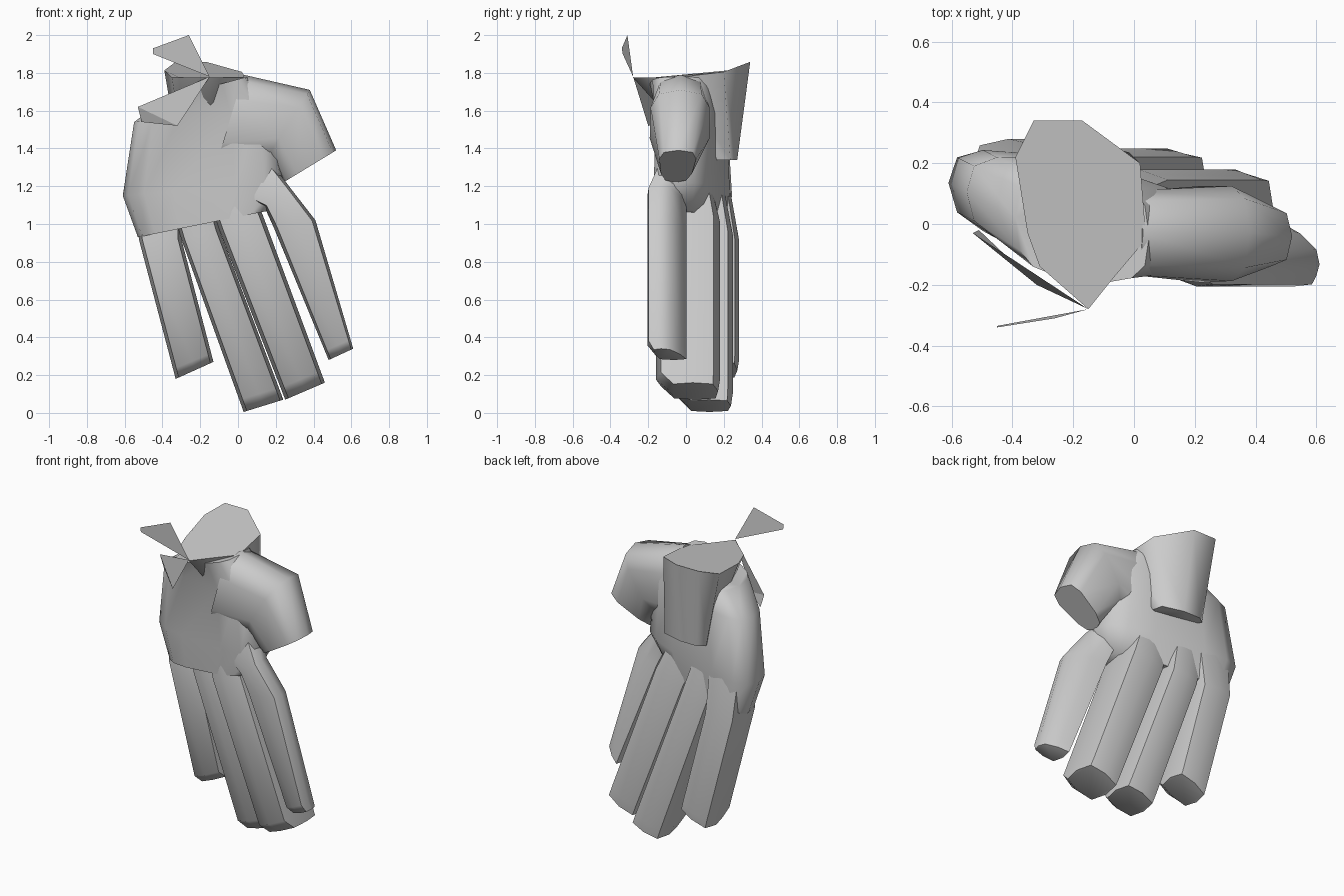
import bpy, bmesh, math
from mathutils import Vector

if "Cube" in bpy.data.objects:
    bpy.data.objects.remove(bpy.data.objects["Cube"])

skin = bpy.data.materials.new("light_grey")
skin.diffuse_color = (0.6, 0.6, 0.6, 1)
skin.use_nodes = True
skin.node_tree.nodes["Principled BSDF"].inputs["Base Color"].default_value = skin.diffuse_color


def finish(name, bm, smooth=True):
    bmesh.ops.recalc_face_normals(bm, faces=bm.faces[:])
    me = bpy.data.meshes.new(name)
    bm.to_mesh(me)
    bm.free()
    me.materials.append(skin)
    ob = bpy.data.objects.new(name, me)
    bpy.context.collection.objects.link(ob)
    bpy.ops.object.select_all(action='DESELECT')
    ob.select_set(True)
    bpy.context.view_layer.objects.active = ob
    if smooth:
        bpy.ops.object.shade_smooth_by_angle(angle=math.radians(62))
    return ob


def ring(l, r, yl, yr, n=10, p=0.65):
    """Rounded-box section from left edge l to right edge r (x, z);
    yl / yr give (front, back) depth at each side."""
    pts = []
    for i in range(n):
        a = 2 * math.pi * i / n
        c, s = math.cos(a), math.sin(a)
        u = math.copysign(abs(c) ** p, c) if abs(c) > 1e-6 else 0
        v = math.copysign(abs(s) ** p, s) if abs(s) > 1e-6 else 0
        t = (1 + u) / 2
        f = yl[0] + (yr[0] - yl[0]) * t
        b = yl[1] + (yr[1] - yl[1]) * t
        pts.append(Vector((l[0] + (r[0] - l[0]) * t,
                           (f + b) / 2 + v * (b - f) / 2,
                           l[1] + (r[1] - l[1]) * t)))
    return pts


def loft(name, rings):
    bm = bmesh.new()
    vs = [[bm.verts.new(p) for p in r] for r in rings]
    n = len(vs[0])
    for a, b in zip(vs, vs[1:]):
        for i in range(n):
            j = (i + 1) % n
            bm.faces.new((a[i], a[j], b[j], b[i]))
    bm.faces.new(vs[0])
    bm.faces.new(vs[-1])
    return finish(name, bm)


def finger(name, sections, yl, yr, root):
    """Straight finger: thin root hidden in the palm, blunted tip."""
    mix = lambda a, b: (a[0] + (b[0] - a[0]) * 0.07, a[1] + (b[1] - a[1]) * 0.07)
    (pl, pr), (l, r) = sections[-2:]
    tip = [(y[0] + 0.22 * (y[1] - y[0]), y[1] - 0.03 * (y[1] - y[0])) for y in (yl, yr)]
    rings = [ring(*sections[0], root, root, 8, 0.5)]
    rings += [ring(a, b, yl, yr, 8, 0.5) for a, b in sections[1:-1]]
    rings += [ring(mix(l, pl), mix(r, pr), yl, yr, 8, 0.5), ring(l, r, *tip, 8, 0.5)]
    loft(name, rings)


# Fingers
finger("little_finger", [((-0.54, 1.2), (-0.3, 1.2)), ((-0.525, 0.92), (-0.30, 0.92)),
                         ((-0.33, 0.18), (-0.13, 0.27))], (0.01, 0.28), (0.01, 0.28), (0.05, 0.23))
finger("ring_finger", [((-0.40, 1.27), (-0.2, 1.32)), ((-0.30, 0.92), (-0.10, 0.97)),
                       ((0.03, 0.005), (0.24, 0.07))], (-0.06, 0.25), (-0.06, 0.245), (-0.05, 0.18))
finger("middle_finger", [((-0.20, 1.28), (0.0, 1.35)), ((-0.10, 0.97), (0.13, 1.05)),
                         ((0.25, 0.07), (0.46, 0.16))], (-0.16, 0.19), (-0.16, 0.17), (-0.12, 0.11))
finger("index_finger", [((0.0, 1.15), (0.16, 1.35)), ((0.14, 1.09), (0.27, 1.2)),
                        ((0.19, 0.98), (0.41, 1.02)), ((0.48, 0.28), (0.61, 0.34))],
       (-0.2, 0.03), (-0.21, -0.08), (-0.15, 0.05))

# Palm, tilted so the index side is further forward
loft("palm", [
    ring((-0.53, 0.93), (0.16, 1.07), (-0.02, 0.28), (-0.2, 0.08), 14),
    ring((-0.61, 1.15), (0.25, 1.22), (-0.02, 0.29), (-0.22, 0.11), 14),
    ring((-0.55, 1.54), (0.2, 1.6), (-0.05, 0.26), (-0.21, 0.13), 14),
    ring((-0.39, 1.66), (0.05, 1.78), (-0.16, 0.2), (-0.21, 0.13), 14)])

# Thumb base
loft("thumb_base", [
    ring((0.24, 1.22), (0.52, 1.39), (-0.13, 0.02), (-0.15, 0.07)),
    ring((0.16, 1.36), (0.38, 1.71), (-0.2, 0.13), (-0.19, 0.13)),
    ring((-0.12, 1.3), (0.03, 1.79), (-0.15, 0.1), (-0.18, 0.12))])

# Wrist stub with a large flat end, rising at the back
cap = [(-0.33, 0.34), (-0.17, 0.34), (0.02, 0.2), (0.04, -0.05), (-0.07, -0.18),
       (-0.15, -0.28), (-0.31, -0.14), (-0.35, -0.03), (-0.39, 0.22)]
top = [Vector((x, y, 1.775 + 0.38 * max(0, y - 0.12))) for x, y in cap]
low = [Vector((-0.155 + (x + 0.175) * 0.72, 0.11 + (y + 0.28) * 0.26, 1.34))
       for x, y in cap]
loft("wrist", [low, top])

# Loose torn flaps beside the wrist
bm = bmesh.new()
for face in [[(-0.15, -0.28, 1.78), (-0.26, -0.31, 2.0), (-0.45, -0.34, 1.93),
              (-0.45, -0.335, 1.9)],
             [(-0.15, -0.28, 1.78), (-0.53, -0.03, 1.62), (-0.32, -0.2, 1.52)],
             [(-0.53, -0.03, 1.62), (-0.32, -0.2, 1.52), (-0.51, -0.02, 1.54)]]:
    bm.faces.new([bm.verts.new(p) for p in face])
finish("wrist_flaps", bm, smooth=False)
